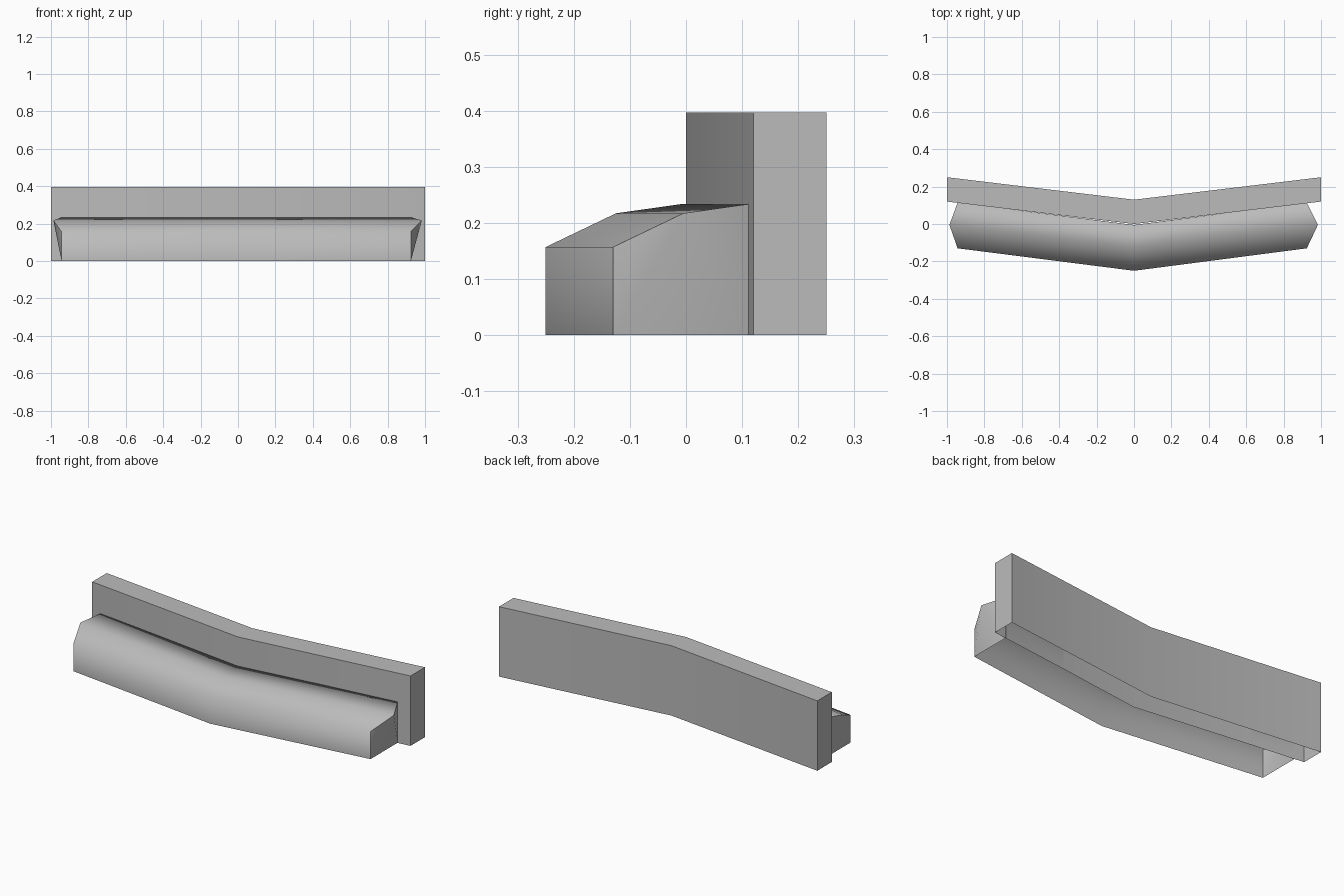
import bpy
import bmesh

if "Cube" in bpy.data.objects:
    bpy.data.objects.remove(bpy.data.objects["Cube"], do_unlink=True)

# One plain grey for everything
grey = bpy.data.materials.new("plain grey")
grey.use_nodes = True
colour = (0.5, 0.5, 0.5, 1)
grey.diffuse_color = colour
grey.node_tree.nodes["Principled BSDF"].inputs["Base Color"].default_value = colour


def sweep(name, stations, fan):
    """Loft open sections along x; close each end with a fan from one point."""
    bm = bmesh.new()
    rows = [[bm.verts.new(p) for p in section] for section in stations]
    for a, b in zip(rows, rows[1:]):
        for i in range(len(a) - 1):
            bm.faces.new((a[i], b[i], b[i + 1], a[i + 1]))
    caps = []
    for row in (rows[0], rows[-1]):
        ring = row[fan:] + row[:fan]
        caps += [bm.faces.new((ring[0], ring[i], ring[i + 1]))
                 for i in range(1, len(ring) - 1)]
    bmesh.ops.recalc_face_normals(bm, faces=bm.faces)
    # Smooth along the length, sharp around the end caps
    for f in bm.faces:
        f.smooth = True
    for e in bm.edges:
        if sum(f in caps for f in e.link_faces) == 1:
            e.smooth = False
    mesh = bpy.data.meshes.new(name)
    bm.to_mesh(mesh)
    bm.free()
    mesh.materials.append(grey)
    obj = bpy.data.objects.new(name, mesh)
    bpy.context.collection.objects.link(obj)
    return obj


# Bent backrest, open underneath
backrest = sweep("backrest", [
    [(x, y, 0), (x, y, 0.397), (x, y + 0.13, 0.397), (x, y + 0.13, 0)]
    for x, y in ((-1, 0.12), (0, 0), (1, 0.12))], 0)
bpy.ops.object.select_all(action="DESELECT")
backrest.select_set(True)
bpy.context.view_layer.objects.active = backrest
bpy.ops.object.shade_smooth_by_angle(angle=0.6)


# Rounded seat with pointed ends, open underneath and against the backrest
def seat_section(x, point_x, bend):
    return [(x, bend - 0.25, 0), (x, bend - 0.25, 0.157),
            (point_x, bend - 0.125, 0.217),
            (x, bend - 0.005, 0.234), (x, bend - 0.005, 0)]


sweep("seat", [seat_section(-0.943, -0.987, 0.12),
               seat_section(0, 0, 0),
               seat_section(0.924, 0.983, 0.12)], 2)
